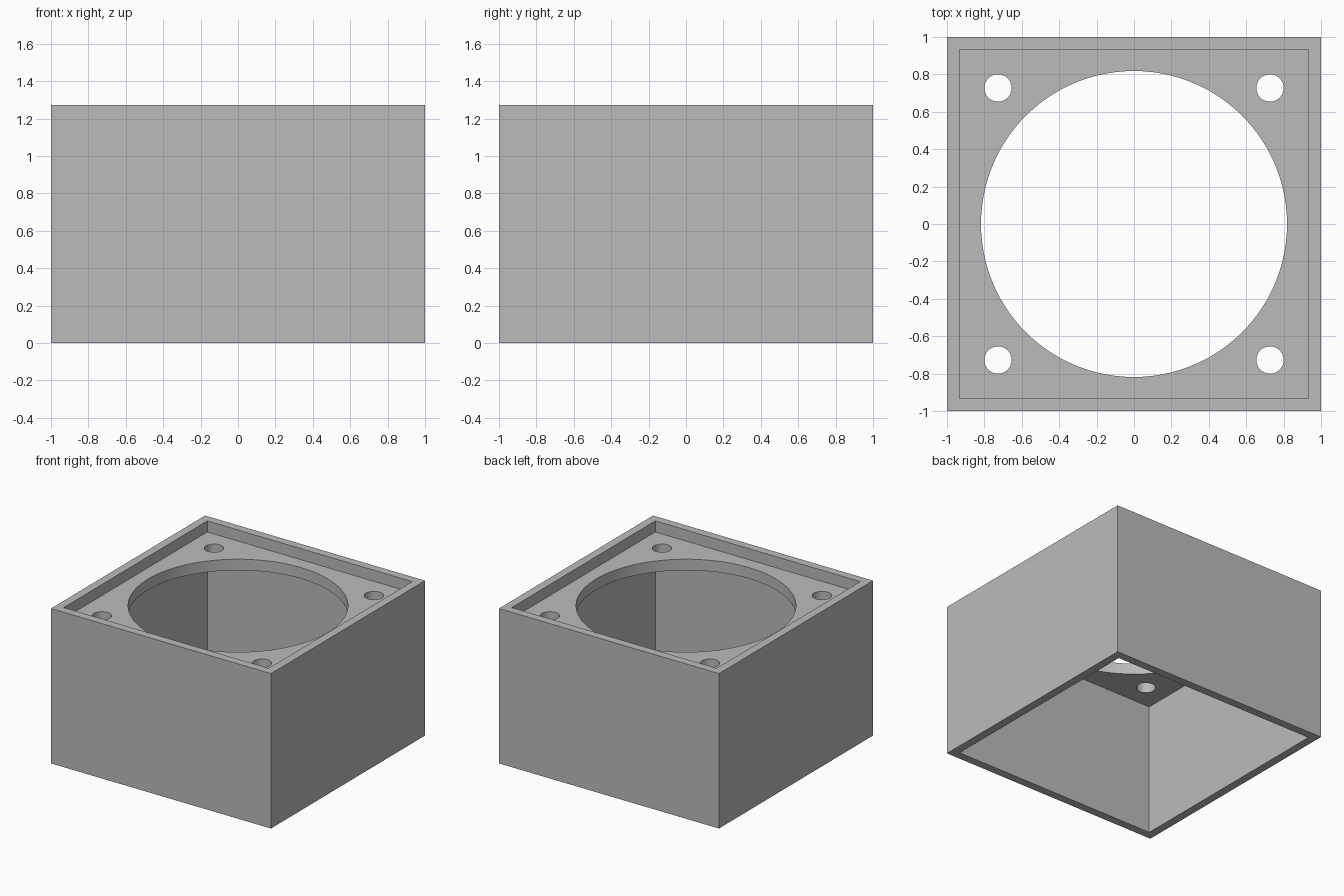
import bpy
import bmesh
import math

cube = bpy.data.objects.get("Cube")
if cube:
    bpy.data.objects.remove(cube, do_unlink=True)

UNIT = 1 / 22            # overall width is 44 small units
HEIGHT = 28 * UNIT
INNER = 20.5 * UNIT      # half width inside the walls
PLATE_TOP = 26 * UNIT
PLATE_BOTTOM = 24 * UNIT

grey = bpy.data.materials.new("plain grey")
grey.use_nodes = True
colour = (0.5, 0.5, 0.5, 1)
grey.diffuse_color = colour
grey.node_tree.nodes["Principled BSDF"].inputs["Base Color"].default_value = colour


def add_object(name, bm):
    mesh = bpy.data.meshes.new(name)
    bm.to_mesh(mesh)
    bm.free()
    mesh.materials.append(grey)
    obj = bpy.data.objects.new(name, mesh)
    bpy.context.collection.objects.link(obj)
    return obj


def box(name, half, z0, z1):
    bm = bmesh.new()
    bmesh.ops.create_cube(bm, size=1)
    bmesh.ops.scale(bm, vec=(2 * half, 2 * half, z1 - z0), verts=bm.verts)
    bmesh.ops.translate(bm, vec=(0, 0, (z0 + z1) / 2), verts=bm.verts)
    return add_object(name, bm)


def cylinder(name, x, y, radius, sides):
    bm = bmesh.new()
    bmesh.ops.create_cone(bm, cap_ends=True, segments=sides, radius1=radius,
                          radius2=radius, depth=0.4)
    bmesh.ops.translate(bm, vec=(x, y, (PLATE_TOP + PLATE_BOTTOM) / 2), verts=bm.verts)
    return add_object(name, bm)


# Solid block, then cutters for both cavities, the round opening and screw holes
housing = box("fan_housing", 1, 0, HEIGHT)
cutters = [
    box("top_recess_cutter", INNER, PLATE_TOP, HEIGHT + 0.2),
    box("lower_cavity_cutter", INNER, -0.2, PLATE_BOTTOM),
    cylinder("round_opening_cutter", 0, 0, 18 * UNIT, 100),
]
for sx in (-1, 1):
    for sy in (-1, 1):
        cutters.append(cylinder("screw_hole_cutter", sx * 16 * UNIT, sy * 16 * UNIT,
                                1.6 * UNIT, 48))

bpy.context.view_layer.objects.active = housing
for cutter in cutters:
    mod = housing.modifiers.new(cutter.name, "BOOLEAN")
    mod.operation = "DIFFERENCE"
    mod.solver = "EXACT"
    mod.object = cutter
    bpy.ops.object.modifier_apply(modifier=mod.name)
for cutter in cutters:
    bpy.data.objects.remove(cutter, do_unlink=True)

# Smooth bores, crisp edges
bpy.ops.object.select_all(action="DESELECT")
housing.select_set(True)
bpy.ops.object.shade_smooth_by_angle(angle=math.radians(30))
